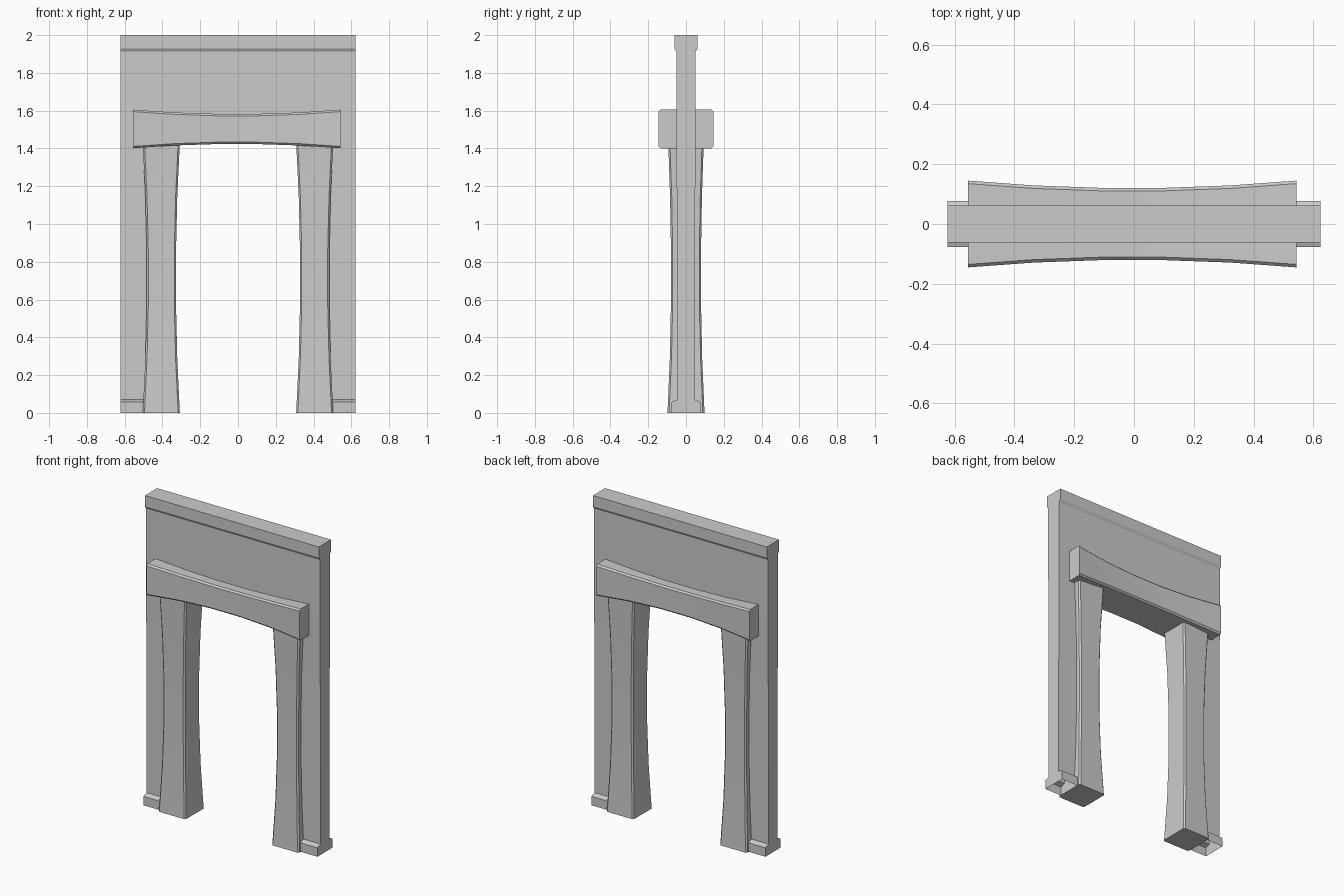
import bpy, bmesh

if "Cube" in bpy.data.objects:
    bpy.data.objects.remove(bpy.data.objects["Cube"])


def finish(name, bm):
    bmesh.ops.remove_doubles(bm, verts=bm.verts, dist=1e-5)
    bmesh.ops.recalc_face_normals(bm, faces=bm.faces)
    me = bpy.data.meshes.new(name)
    bm.to_mesh(me)
    bm.free()
    ob = bpy.data.objects.new(name, me)
    bpy.context.collection.objects.link(ob)
    bpy.ops.object.select_all(action='DESELECT')
    ob.select_set(True)
    bpy.context.view_layer.objects.active = ob
    bpy.ops.object.shade_smooth_by_angle(angle=0.52)
    return ob


def loft(bm, rings, closed=True):
    """Skin consecutive rings of points and cap both ends."""
    vs = [[bm.verts.new(p) for p in r] for r in rings]
    n = len(vs[0])
    for a, b in zip(vs, vs[1:]):
        for i in range(n if closed else n - 1):
            j = (i + 1) % n
            bm.faces.new((a[i], a[j], b[j], b[i]))
    bm.faces.new(vs[0])
    bm.faces.new(vs[-1])


def octagon(u0, u1, v0, v1, c):
    """Rectangle with chamfered corners."""
    return [(u0 + c, v0), (u1 - c, v0), (u1, v0 + c), (u1, v1 - c),
            (u1 - c, v1), (u0 + c, v1), (u0, v1 - c), (u0, v0 + c)]


# Wall: base moulding and top moulding come from the side profile
W = 0.623
pier = [(0.077, 0), (0.077, 0.058), (0.046, 0.07), (0.046, 0.75), (0.051, 1.5)]
head = [(0.051, 1.5), (0.051, 1.912), (0.062, 1.93), (0.062, 2.0)]


def wall_part(name, half, x0, x1, top):
    bm = bmesh.new()
    prof = [(-y, z) for y, z in half] + [(y, z) for y, z in reversed(half)]
    if not top:  # pier is open underneath, head is open where lintel hides it
        prof = [(-y, z) for y, z in half] + [(y, z) for y, z in reversed(half)]
    loft(bm, [[(x, y, z) for y, z in prof] for x in (x0, x1)], closed=False)
    return finish(name, bm)


wall_part("wall_head", head, -W, W, True)
for s, side in ((-1, "left"), (1, "right")):
    wall_part("wall_pier_" + side, pier, s * 0.41, s * W, False)

# Door posts: chamfered timbers, waisted in the middle
SEG = 5
for s, side in ((-1, "left"), (1, "right")):
    bm = bmesh.new()
    rings = []
    for k in range(SEG + 1):
        t = 2 * k / SEG - 1
        q = t * t
        hx = 0.077 + 0.021 * q
        hy = 0.079 + (0.019 if t < 0 else 0.015) * q
        z = 1.43 * k / SEG
        rings.append([(s * 0.406 + u, v, z)
                      for u, v in octagon(-hx, hx, -hy, hy, 0.009)])
    loft(bm, rings)
    finish("door_post_" + side, bm)

# Lintel: chamfered beam, slimmer in the middle
bm = bmesh.new()
rings = []
for k in range(SEG + 1):
    q = (2 * k / SEG - 1) ** 2
    hy = 0.120 + 0.025 * q
    hz = 0.079 + 0.023 * q
    x = -0.555 + 1.098 * k / SEG
    rings.append([(x, u, v) for u, v in
                  octagon(-hy, hy, 1.503 - hz, 1.503 + hz, 0.01)])
loft(bm, rings)
finish("lintel", bm)
